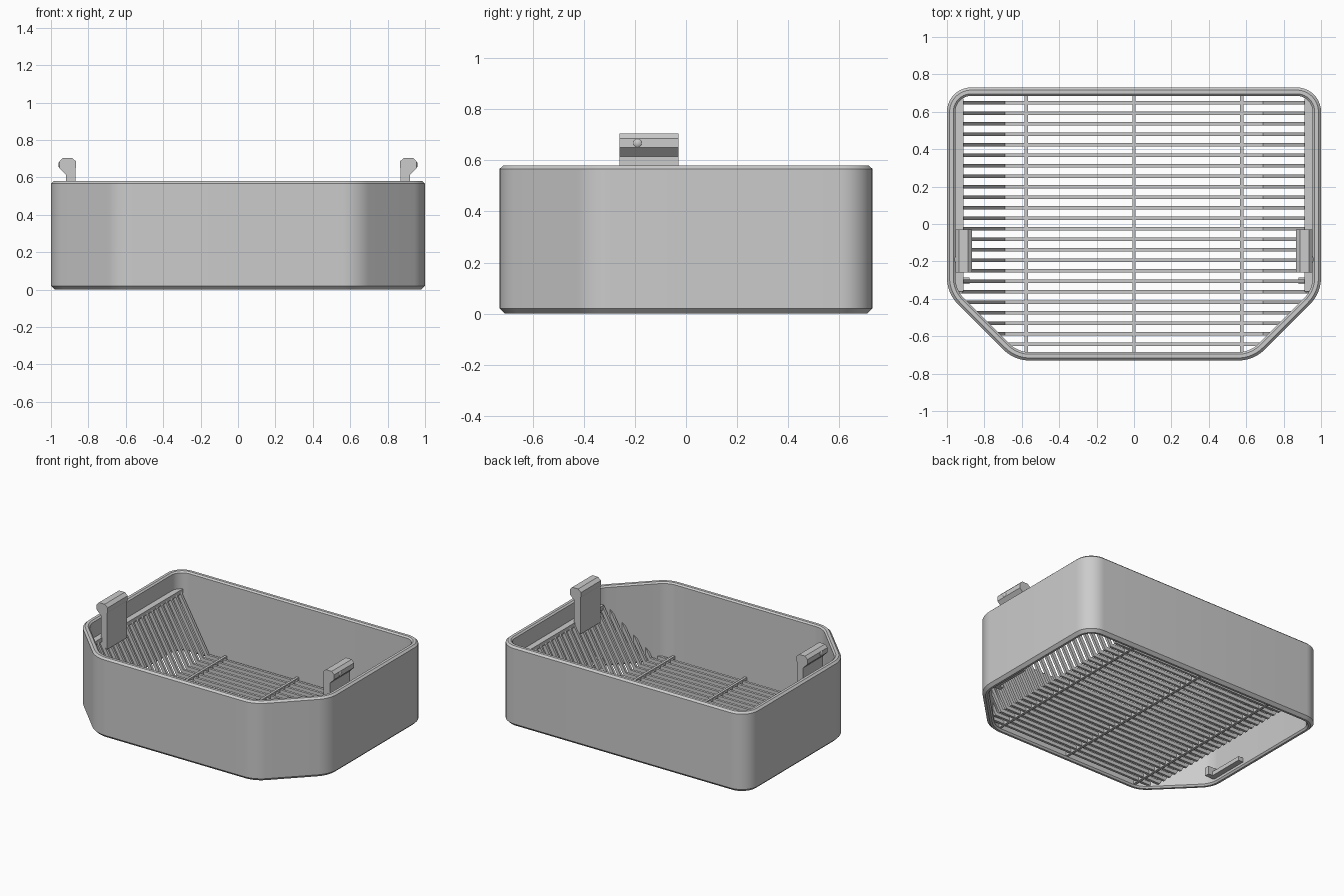
import bpy, bmesh, math
from mathutils import Vector

cube = bpy.data.objects.get("Cube")
if cube:
    bpy.data.objects.remove(cube, do_unlink=True)

grey = bpy.data.materials.new("light grey plastic")
grey.use_nodes = True
colour = (0.6, 0.6, 0.6, 1)
grey.diffuse_color = colour
grey.node_tree.nodes["Principled BSDF"].inputs["Base Color"].default_value = colour

HALF_X, HALF_Y, CUT = 1.0, 0.73, 1.37
WALL = 0.045


def finish(name, bm, smooth=False):
    bmesh.ops.recalc_face_normals(bm, faces=bm.faces)
    mesh = bpy.data.meshes.new(name)
    bm.to_mesh(mesh)
    bm.free()
    mesh.materials.append(grey)
    obj = bpy.data.objects.new(name, mesh)
    bpy.context.collection.objects.link(obj)
    if smooth:
        bpy.ops.object.select_all(action="DESELECT")
        obj.select_set(True)
        bpy.context.view_layer.objects.active = obj
        bpy.ops.object.shade_smooth_by_angle(angle=math.radians(30))
    return obj


def add_prism(bm, profile, y0, y1):
    """Extrude an (x, z) profile along y."""
    face = bm.faces.new([bm.verts.new((x, y0, z)) for x, z in profile])
    geom = bmesh.ops.extrude_face_region(bm, geom=[face])["geom"]
    moved = [v for v in geom if isinstance(v, bmesh.types.BMVert)]
    bmesh.ops.translate(bm, verts=moved, vec=(0, y1 - y0, 0))


def add_box(bm, x0, x1, y0, y1, z0, z1):
    add_prism(bm, [(x0, z0), (x1, z0), (x1, z1), (x0, z1)], y0, y1)


def outline(inset, steps=10):
    """Rounded plan with two cut front corners, shrunk by inset."""
    x, y = HALF_X - inset, HALF_Y - inset
    c = CUT - inset * math.sqrt(2)
    half = [(c - y, -y, 0.2), (x, x - c, 0.2), (x, y, 0.13)]
    corners = half + [(-px, py, r) for px, py, r in reversed(half)]
    points = []
    for i, (px, py, r) in enumerate(corners):
        p = Vector((px, py))
        before = (Vector(corners[i - 1][:2]) - p).normalized()
        after = (Vector(corners[(i + 1) % len(corners)][:2]) - p).normalized()
        half_angle = before.angle(after) / 2
        r -= inset
        centre = p + (before + after).normalized() * r / math.sin(half_angle)
        start = p + before * r / math.tan(half_angle) - centre
        end = p + after * r / math.tan(half_angle) - centre
        turn = math.pi - 2 * half_angle
        for k in range(steps + 1):
            t = k / steps
            arm = (start * math.sin((1 - t) * turn) + end * math.sin(t * turn)) / math.sin(turn)
            points.append(centre + arm)
    return points


# Tray wall: closed loft through inset rings
section = [(0.02, 0), (0, 0.02), (0, 0.567), (0.014, 0.58),
           (0.034, 0.58), (WALL, 0.57), (WALL, 0.012), (0.035, 0)]
bm = bmesh.new()
rings = [[bm.verts.new((p.x, p.y, z)) for p in outline(d)] for d, z in section]
for i, ring in enumerate(rings):
    upper = rings[(i + 1) % len(rings)]
    for k in range(len(ring)):
        n = (k + 1) % len(ring)
        bm.faces.new((ring[k], ring[n], upper[n], upper[k]))
finish("tray_wall", bm, smooth=True)

# Grille bars: flat across the floor, steep ramps up both sides
FOLD, RAMP_END = 0.69, 0.92
FLOOR_Z, RAMP_Z, THICK = 0.045, 0.45, 0.026
slope = (RAMP_Z - FLOOR_Z) / (RAMP_END - FOLD)
bar_count, bar_half = 24, 0.009
bm = bmesh.new()
for i in range(bar_count):
    y = 0.648 - i * 0.0561
    reach = min(RAMP_END, CUT - 0.03 * math.sqrt(2) + y)
    if reach > FOLD + 0.02:
        end_z = FLOOR_Z + (reach - FOLD) * slope
        side = [(FOLD + 0.015, FLOOR_Z - THICK), (reach + 0.02, end_z - 0.02),
                (reach, end_z), (FOLD, FLOOR_Z)]
    else:
        side = [(reach, FLOOR_Z - THICK), (reach, FLOOR_Z)]
    profile = side + [(-x, z) for x, z in reversed(side)]
    add_prism(bm, profile, y - bar_half, y + bar_half)
finish("grille_bars", bm)

# Cross ribs tying the bars together
bm = bmesh.new()
for x in (-0.577, 0, 0.577):
    add_box(bm, x - 0.009, x + 0.009, -0.70, 0.70, 0.014, 0.053)
finish("grille_ribs", bm)

for s, side_name in ((1, "left"), (-1, "right")):
    # Ledge along the top of the ramp
    bm = bmesh.new()
    add_box(bm, s * 0.912, s * 0.965, -0.36, 0.67, 0.425, 0.455)
    finish(side_name + "_ramp_ledge", bm)

    # Upright clip with an outward hooked head
    clip = [(0.87, 0.38), (0.92, 0.42), (0.92, 0.615), (0.955, 0.65),
            (0.955, 0.685), (0.935, 0.705), (0.888, 0.705), (0.865, 0.685),
            (0.865, 0.655), (0.87, 0.645)]
    bm = bmesh.new()
    add_prism(bm, [(s * x, z) for x, z in clip], -0.26, -0.03)
    finish(side_name + "_clip", bm)

    # Round detent on the clip head
    bm = bmesh.new()
    bmesh.ops.create_uvsphere(bm, u_segments=20, v_segments=12, radius=0.026)
    bmesh.ops.translate(bm, verts=bm.verts, vec=(s * 0.935, -0.19, 0.668))
    finish(side_name + "_clip_detent", bm, smooth=True)

    # Catch for a clip below, low on the inner wall
    bm = bmesh.new()
    add_box(bm, s * 0.915, s * 0.965, -0.32, -0.02, 0.03, 0.06)
    add_box(bm, s * 0.88, s * 0.965, -0.32, -0.285, 0.03, 0.09)
    finish(side_name + "_lower_catch", bm)
